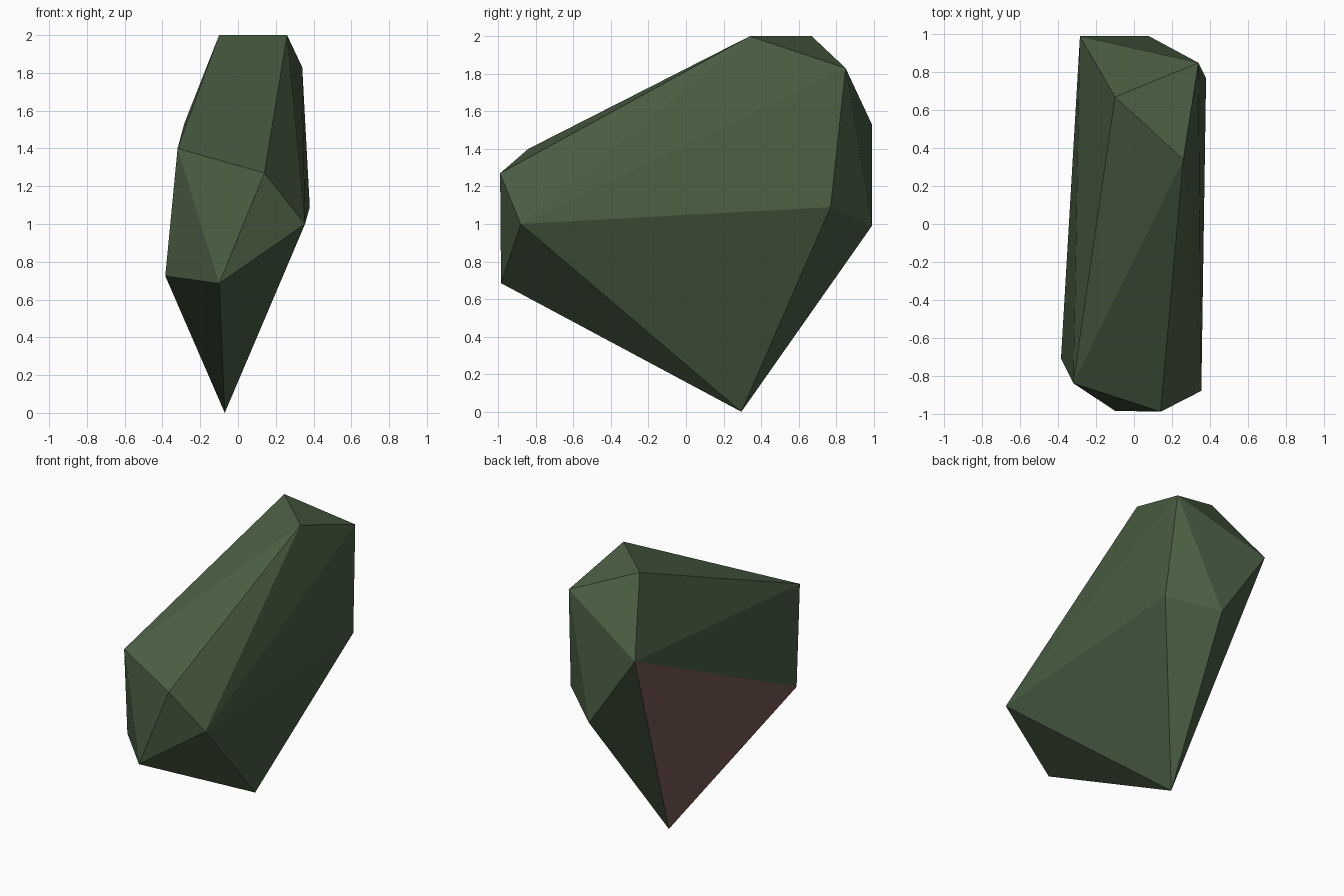
import bpy, bmesh

if "Cube" in bpy.data.objects:
    bpy.data.objects.remove(bpy.data.objects["Cube"])

# Corner points of the faceted rock
corners = {
    "crest_back": (-0.10, 0.67, 2.0),
    "crest_right": (0.26, 0.34, 2.0),
    "shoulder": (0.34, 0.85, 1.83),
    "right_back": (0.38, 0.77, 1.09),
    "back_left": (-0.285, 0.99, 1.53),
    "back_low": (0.08, 0.99, 0.99),
    "front_left": (-0.32, -0.84, 1.40),
    "front_top": (0.14, -0.99, 1.27),
    "front_right": (0.355, -0.88, 1.0),
    "left_low": (-0.385, -0.71, 0.725),
    "front_low": (-0.10, -0.985, 0.685),
    "tip": (-0.07, 0.295, 0.0),
}


def make_material(name, color):
    mat = bpy.data.materials.new(name)
    mat.diffuse_color = (*color, 1.0)
    mat.use_nodes = True
    mat.node_tree.nodes["Principled BSDF"].inputs["Base Color"].default_value = mat.diffuse_color
    return mat


# Convex flat-faced body
bm = bmesh.new()
verts = {name: bm.verts.new(co) for name, co in corners.items()}
bmesh.ops.convex_hull(bm, input=list(bm.verts))
bmesh.ops.recalc_face_normals(bm, faces=bm.faces)

# Brown facet on the lower left side
brown_corners = {verts["back_left"], verts["left_low"], verts["tip"]}
for face in bm.faces:
    face.smooth = False
    face.material_index = int(set(face.verts) == brown_corners)

mesh = bpy.data.meshes.new("rock")
bm.to_mesh(mesh)
bm.free()
mesh.materials.append(make_material("moss green", (0.068, 0.110, 0.055)))
mesh.materials.append(make_material("dull brown", (0.180, 0.098, 0.084)))
rock = bpy.data.objects.new("rock", mesh)
bpy.context.collection.objects.link(rock)
